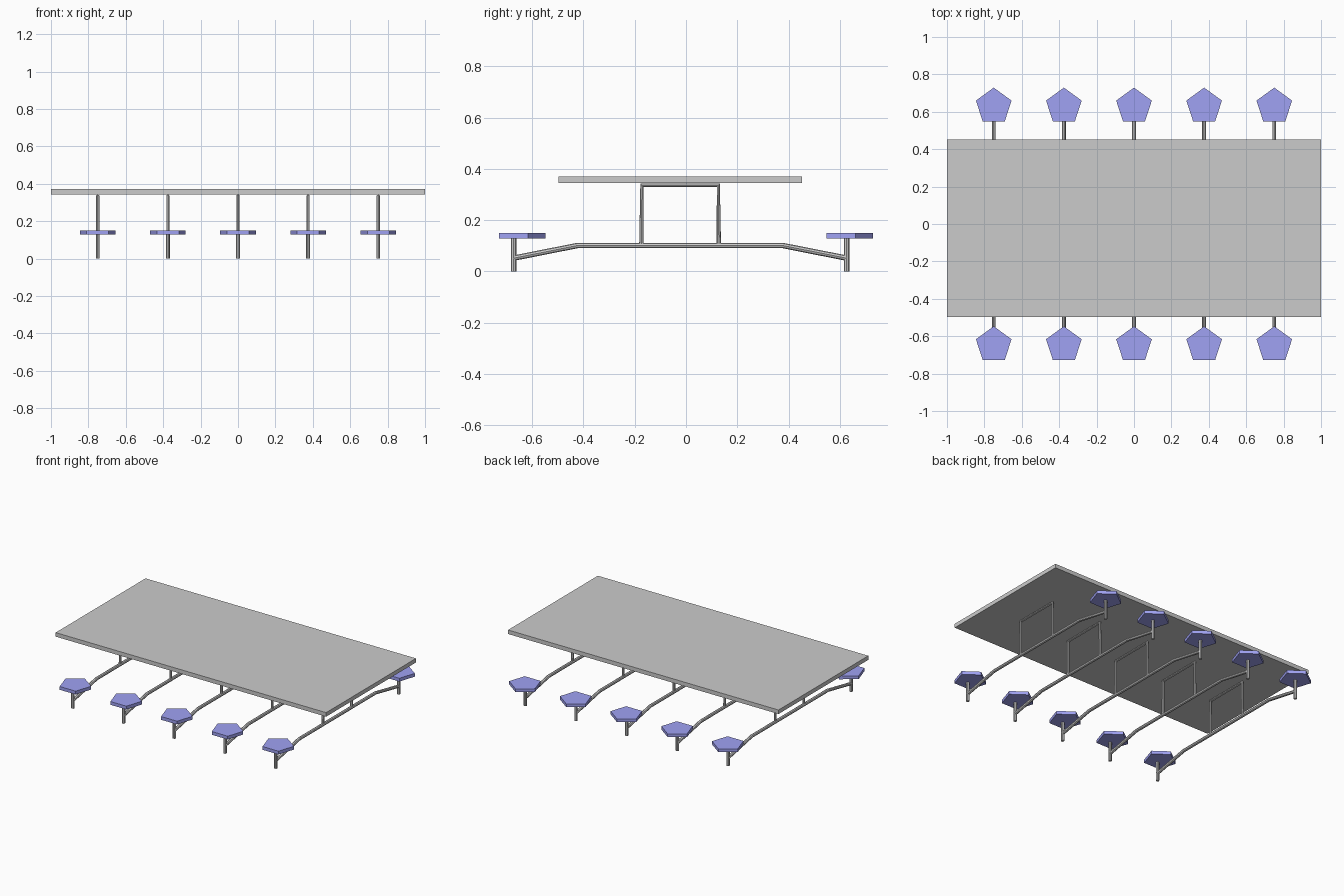
import bpy, bmesh, math
from mathutils import Matrix

if "Cube" in bpy.data.objects:
    bpy.data.objects.remove(bpy.data.objects["Cube"])

CY = -0.023            # centre line of table and frame
TUBE = 0.0105
XS = [-0.75, -0.375, 0, 0.375, 0.75]

blue = bpy.data.materials.new("seat_blue")
blue.diffuse_color = (0.35, 0.36, 0.9, 1)
blue.use_nodes = True
blue.node_tree.nodes["Principled BSDF"].inputs["Base Color"].default_value = blue.diffuse_color


def mesh_object(name, bm, mat=None):
    me = bpy.data.meshes.new(name)
    bm.to_mesh(me)
    bm.free()
    if mat:
        me.materials.append(mat)
    ob = bpy.data.objects.new(name, me)
    bpy.context.collection.objects.link(ob)
    return ob


def tube(name, x, pts, r=TUBE):
    """Eight-sided tube along (y, z) points in the plane at x."""
    cu = bpy.data.curves.new(name, 'CURVE')
    cu.dimensions = '3D'
    cu.bevel_depth = r
    cu.bevel_resolution = 2
    cu.use_fill_caps = True
    sp = cu.splines.new('POLY')
    sp.points.add(len(pts) - 1)
    for p, (y, z) in zip(sp.points, pts):
        p.co = (x, y, z, 1)
    sp.use_smooth = False
    ob = bpy.data.objects.new(name, cu)
    bpy.context.collection.objects.link(ob)
    return ob


# table top slab
bm = bmesh.new()
bmesh.ops.create_cube(bm, size=1, matrix=Matrix.Translation((0, CY, 0.3575))
                      @ Matrix.Diagonal((2, 0.949, 0.027, 1)))
mesh_object("table_top", bm)


def seat(x, y):
    """Pentagonal seat with one corner pointing to the back."""
    bm = bmesh.new()
    vs = [bm.verts.new((x + 0.1 * math.cos(a), y + 0.1 * math.sin(a), 0.128))
          for a in (math.pi / 2 + i * math.tau / 5 for i in range(5))]
    f = bm.faces.new(vs)
    ext = bmesh.ops.extrude_face_region(bm, geom=[f], use_keep_orig=True)
    top = [v for v in ext["geom"] if isinstance(v, bmesh.types.BMVert)]
    bmesh.ops.translate(bm, verts=top, vec=(0, 0, 0.022))
    bmesh.ops.recalc_face_normals(bm, faces=bm.faces)
    mesh_object("seat", bm, blue)


for x in XS:
    # seats and their posts, front and back
    for side, seat_y in ((-1, -0.647), (1, 0.629)):
        seat(x, seat_y)
        y = CY + side * 0.649
        tube("seat_post", x, [(y, 0), (y, 0.13)])
    # bent floor beam joining the two posts
    tube("floor_beam", x, [(CY - 0.649, 0.052), (CY - 0.401, 0.101),
                           (CY + 0.401, 0.101), (CY + 0.649, 0.052)])
    # upright hoop carrying the table top
    tube("table_hoop", x, [(CY - 0.151, 0.1), (CY - 0.149, 0.336),
                           (CY + 0.149, 0.336), (CY + 0.151, 0.1)], 0.0085)
